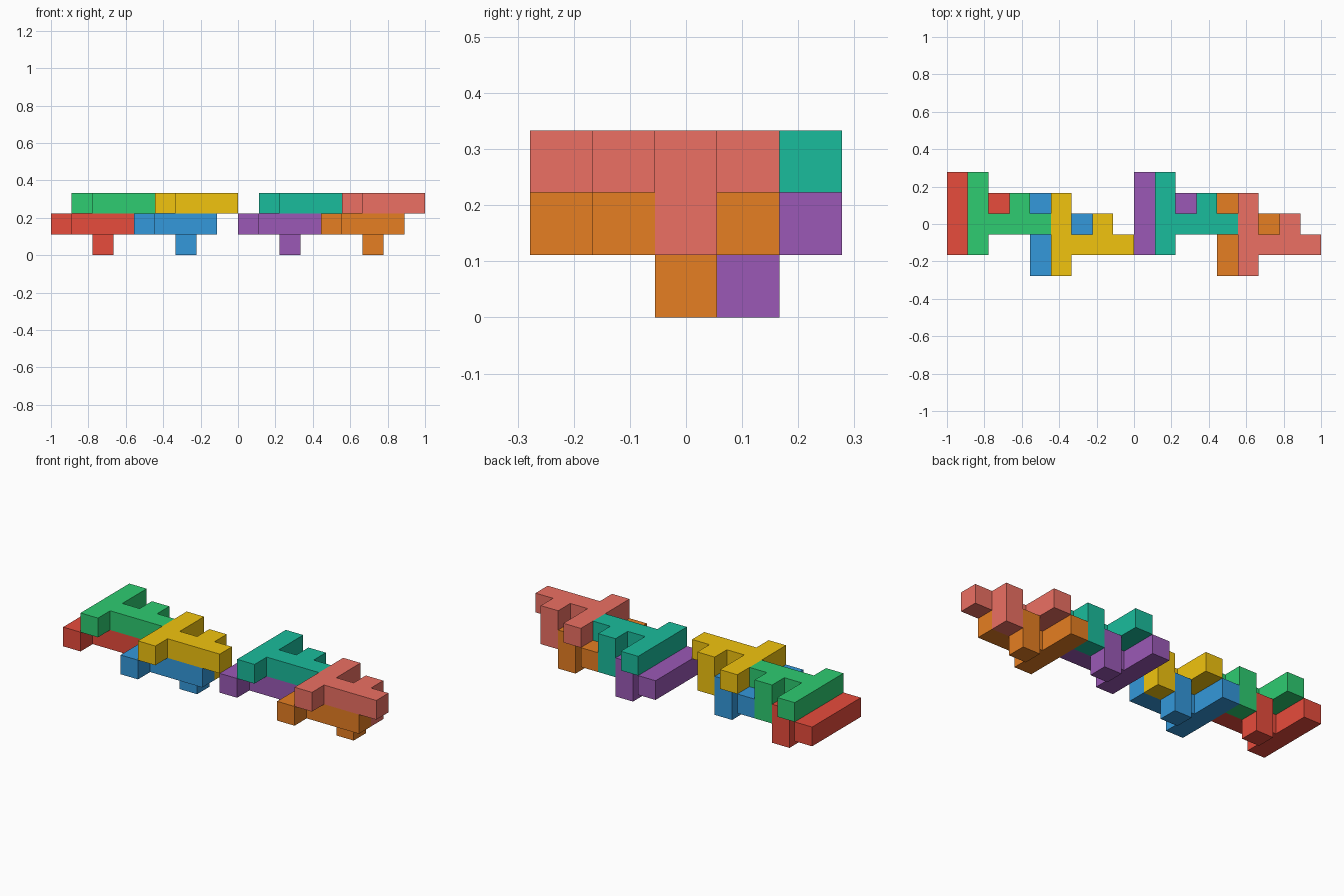
import bpy, bmesh
from mathutils import Vector

if "Cube" in bpy.data.objects:
    bpy.data.objects.remove(bpy.data.objects["Cube"])

U = 1 / 9  # edge of one cube cell

# Shared piece: cross bar, stem, side nub and a leg under the nub (cell coordinates)
CELLS = ({(0, y, 1) for y in range(-1, 3)}
         | {(x, 0, 1) for x in range(1, 4)}
         | {(2, 1, 1), (2, 1, 0)})


def linear(hex_code):
    rgb = [int(hex_code[i:i + 2], 16) / 255 for i in (0, 2, 4)]
    return [c / 12.92 if c < 0.04045 else ((c + 0.055) / 1.055) ** 2.4 for c in rgb] + [1]


def block(name, offset, color):
    bm = bmesh.new()
    # Keep only the outer cell faces, so the piece is one closed solid
    for cell in CELLS:
        center = Vector(cell) + Vector(offset) + Vector((-8.5, 0, 0.5))
        for axis in range(3):
            for sign in (-1, 1):
                near = list(cell)
                near[axis] += sign
                if tuple(near) in CELLS:
                    continue
                n, a, b = Vector(), Vector(), Vector()
                n[axis] = sign / 2
                a[(axis + 1) % 3] = 0.5
                b[(axis + 2) % 3] = sign / 2
                bm.faces.new([bm.verts.new((center + n + s * a + t * b) * U)
                              for s, t in ((-1, -1), (1, -1), (1, 1), (-1, 1))])
    bmesh.ops.remove_doubles(bm, verts=bm.verts, dist=1e-4)
    bmesh.ops.dissolve_limit(bm, angle_limit=0.01, verts=bm.verts, edges=bm.edges)
    bmesh.ops.recalc_face_normals(bm, faces=bm.faces)
    mesh = bpy.data.meshes.new(name)
    bm.to_mesh(mesh)
    bm.free()
    mat = bpy.data.materials.new(name + "_color")
    mat.diffuse_color = linear(color)
    mat.use_nodes = True
    mat.node_tree.nodes["Principled BSDF"].inputs["Base Color"].default_value = mat.diffuse_color
    mesh.materials.append(mat)
    bpy.context.collection.objects.link(bpy.data.objects.new(name, mesh))


# Four stacked pairs: upper piece sits one cell right and one cell up
PAIRS = [("red", "e74c3c", "green", "2ecc71"), ("blue", "3498db", "yellow", "f1c40f"),
         ("purple", "9b59b6", "teal", "1abc9c"), ("orange", "e67e22", "coral", "ec7063")]
for i, (low, low_color, high, high_color) in enumerate(PAIRS):
    x, y = 9 * (i // 2) + 4 * (i % 2), -(i % 2)
    block(low + "_lower_block", (x, y, 0), low_color)
    block(high + "_upper_block", (x + 1, y, 1), high_color)
